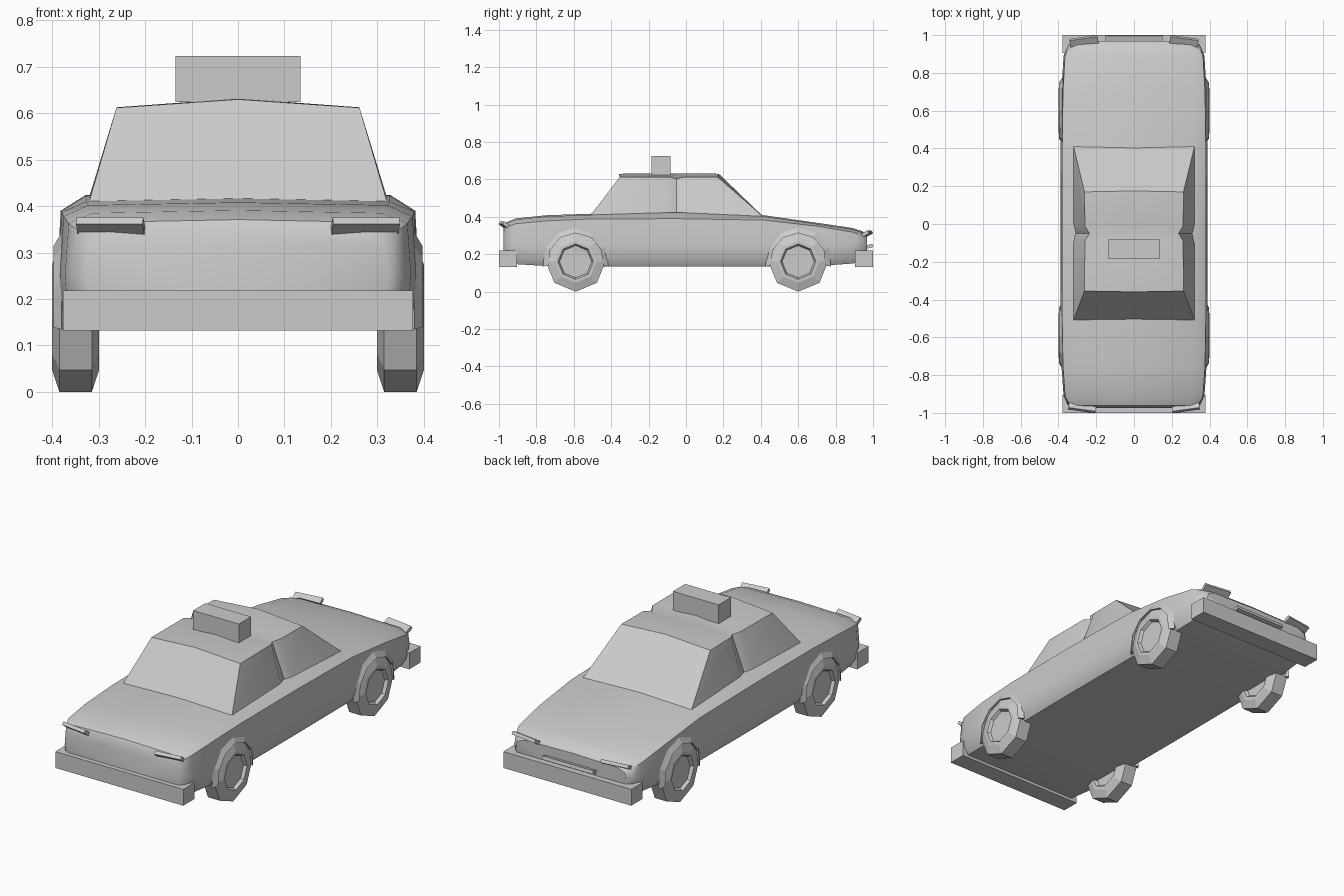
import bpy, bmesh
from math import sin, cos, radians, pi
from mathutils import Matrix, Vector

if "Cube" in bpy.data.objects:
    bpy.data.objects.remove(bpy.data.objects["Cube"])


def loft(name, rings, smooth=None):
    """Skin equal-length closed rings of points and cap both ends."""
    bm = bmesh.new()
    vs = [[bm.verts.new(p) for p in r] for r in rings]
    n = len(vs[0])
    for a, b in zip(vs, vs[1:]):
        for i in range(n):
            j = (i + 1) % n
            bm.faces.new((a[i], a[j], b[j], b[i]))
    bm.faces.new(vs[0])
    bm.faces.new(vs[-1])
    bmesh.ops.recalc_face_normals(bm, faces=bm.faces)
    me = bpy.data.meshes.new(name)
    bm.to_mesh(me)
    bm.free()
    ob = bpy.data.objects.new(name, me)
    bpy.context.collection.objects.link(ob)
    if smooth:
        bpy.ops.object.select_all(action='DESELECT')
        ob.select_set(True)
        bpy.context.view_layer.objects.active = ob
        bpy.ops.object.shade_smooth_by_angle(angle=radians(smooth))
    return ob


def mirrored(half):
    """Half ring from centre/right side to a full symmetric ring."""
    return half + [(-x, y, z) for x, y, z in reversed(half) if x > 1e-6]


def box(name, centre, size, tilt=0, yaw=0):
    m = Matrix.Rotation(radians(yaw), 3, 'Z') @ Matrix.Rotation(radians(tilt), 3, 'X')
    c = Vector(centre)
    rings = [[c + m @ Vector((sx * size[0] / 2, sy * size[1] / 2, sz * size[2] / 2))
              for sx, sy in ((-1, -1), (1, -1), (1, 1), (-1, 1))] for sz in (-1, 1)]
    return loft(name, rings)


# Lower body: y, half width, bottom z, shoulder z, deck z
stations = [
    (-.975, .325, .165, .315, .335), (-.96, .350, .155, .345, .365),
    (-.91, .373, .147, .363, .385), (-.75, .384, .137, .378, .402),
    (-.52, .388, .135, .388, .410), (-.05, .390, .135, .390, .424),
    (.42, .388, .135, .382, .402), (.70, .384, .137, .350, .362),
    (.89, .373, .150, .318, .334), (.945, .350, .160, .298, .316),
    (.968, .325, .178, .278, .295)]
rings = []
for y, w, zb, zs, zt in stations:
    rings.append(mirrored([(0, y, zb), (w - .03, y, zb), (w - .005, y, zb + .04),
                           (w, y, .25), (w - .008, y, zs), (w * .84, y, zt),
                           (0, y, zt + .006)]))
loft("body", rings, 40)

# Cabin: base edge, roof edge, roof centre, pinched at the middle pillar
cabin = [
    ((.325, -.52, .395), (.262, -.355, .612), (0, -.36, .630)),
    ((.325, -.10, .405), (.260, -.09, .613), (0, -.09, .632)),
    ((.315, -.05, .405), (.236, -.05, .604), (0, -.05, .631)),
    ((.325, .00, .405), (.260, -.01, .613), (0, -.01, .632)),
    ((.325, .43, .385), (.262, .17, .612), (0, .175, .630))]
loft("cabin", [mirrored(list(r)) for r in cabin], 30)

# Roof sign and bumpers
box("roof_sign", (0, -.134, .674), (.27, .103, .10))
box("front_bumper", (0, -.952, .175), (.755, .096, .087))
box("rear_bumper", (0, .952, .175), (.755, .096, .087))
box("rear_plate_bar", (0, .984, .243), (.30, .03, .018), 15)

for s, side in ((1, "right"), (-1, "left")):
    # Tilted lamp slabs
    box("headlight_" + side, (s * .274, -.968, .354), (.145, .048, .018), -38, s * 8)
    box("tail_light_" + side, (s * .265, .965, .308), (.15, .048, .018), 30, -s * 8)
    for y, end in ((-.59, "front"), (.60, "rear")):
        # Eight-sided wheel with recessed hub
        profile = [(.085, .315), (.095, .300), (.115, .300), (.160, .315),
                   (.160, .385), (.112, .401), (.095, .401), (.086, .385)]
        loft(f"wheel_{end}_{side}",
             [[(s * x, y + r * cos(i * pi / 4), .16 + r * sin(i * pi / 4))
               for i in range(8)] for r, x in profile])
        # Flared arch over the wheel
        arch = []
        for i in range(7):
            a = radians(-10 + 200 * i / 6)
            arch.append([(s * x, y + r * cos(a), .165 + r * sin(a))
                         for r, x in ((.148, .398), (.178, .380), (.148, .365))])
        loft(f"wheel_arch_{end}_{side}", arch)
